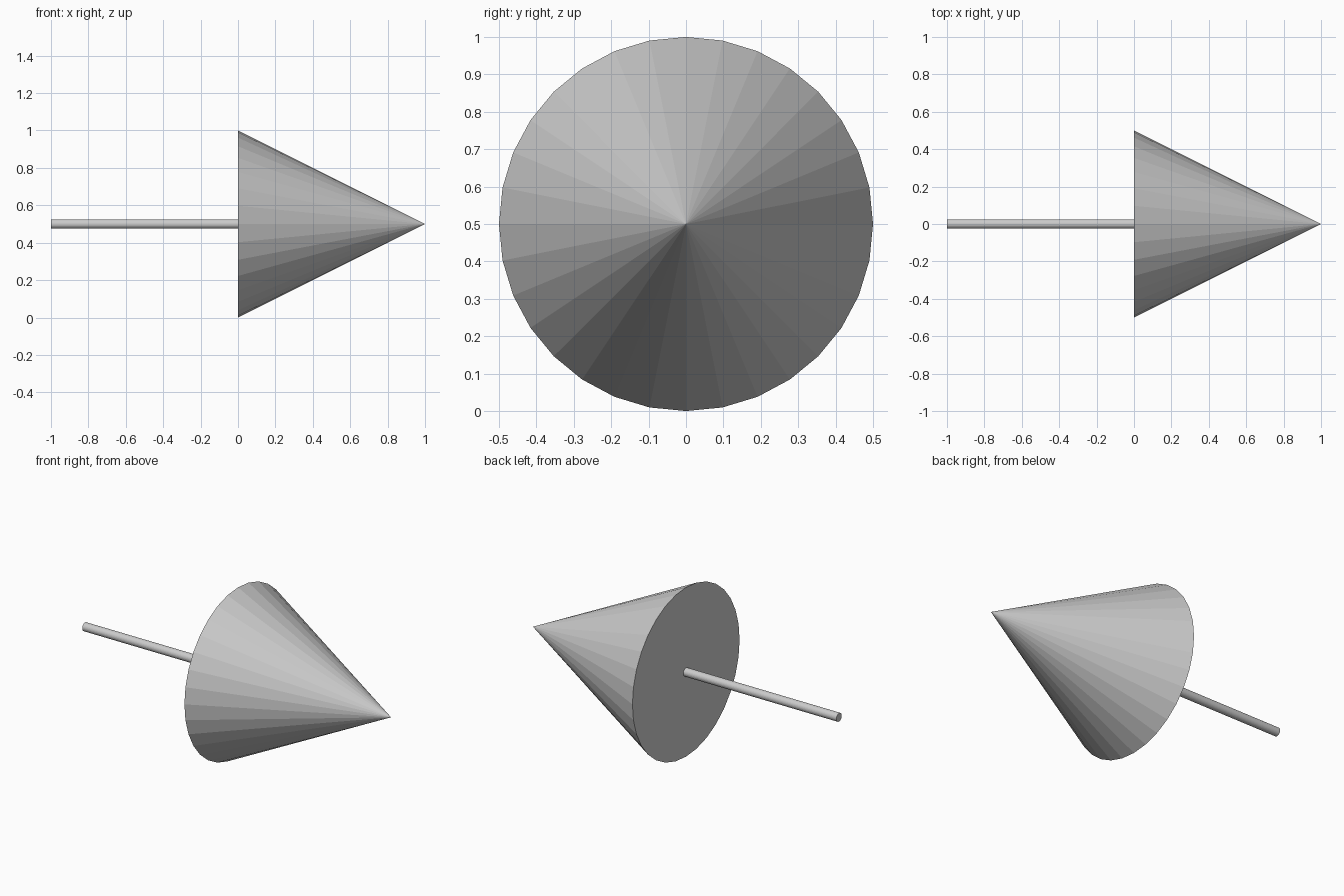
import bpy
from math import pi

if "Cube" in bpy.data.objects:
    bpy.data.objects.remove(bpy.data.objects["Cube"])

SIDES = 32
AXIS_Z = 0.5
ALONG_X = (0, pi / 2, 0)

# Arrow head: flat-faced cone pointing along +x
bpy.ops.mesh.primitive_cone_add(vertices=SIDES, radius1=0.5, radius2=0, depth=1,
                                location=(0.5, 0, AXIS_Z), rotation=ALONG_X)
bpy.context.object.name = "arrow_head"

# Shaft: thin capped rod meeting the centre of the cone's base
bpy.ops.mesh.primitive_cylinder_add(vertices=SIDES, radius=0.025, depth=1,
                                    location=(-0.5, 0, AXIS_Z), rotation=ALONG_X)
bpy.context.object.name = "arrow_shaft"
